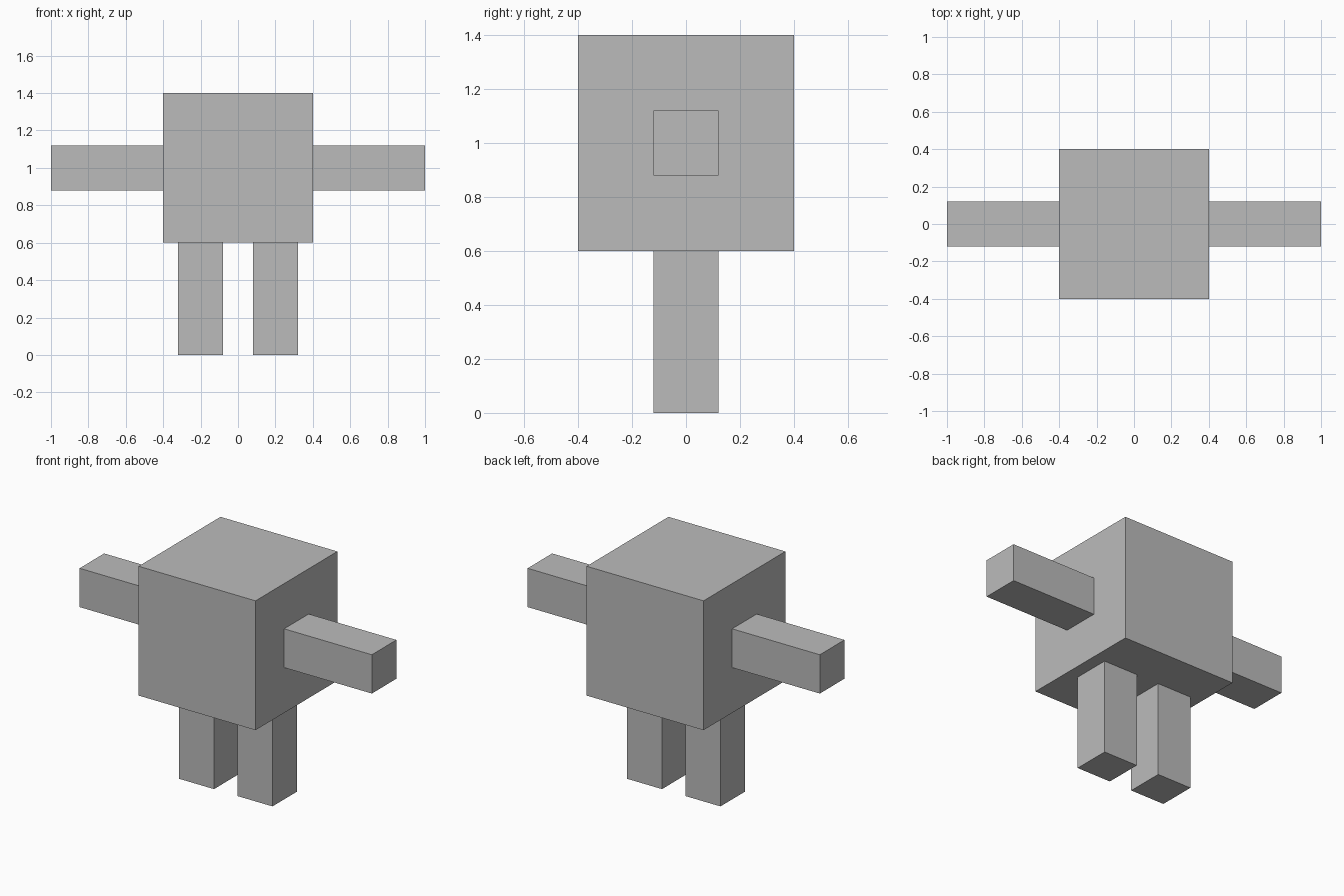
import bpy

cube = bpy.data.objects.get("Cube")
if cube:
    bpy.data.objects.remove(cube, do_unlink=True)

# Single plain grey for every part
grey = bpy.data.materials.new("plain grey")
grey.use_nodes = True
colour = (0.5, 0.5, 0.5, 1)
grey.diffuse_color = colour
grey.node_tree.nodes["Principled BSDF"].inputs["Base Color"].default_value = colour


def box(name, centre, size):
    bpy.ops.mesh.primitive_cube_add(size=1, location=centre)
    obj = bpy.context.object
    obj.name = name
    obj.scale = size
    bpy.ops.object.transform_apply(location=False, rotation=False, scale=True)
    obj.data.materials.append(grey)
    return obj


BODY = 0.8        # side of the cubic body
LIMB = 0.24       # thickness of arms and legs
LENGTH = 0.6      # visible length of each limb

# Body sits on top of the legs
body_z = LENGTH + BODY / 2
box("body", (0, 0, body_z), (BODY, BODY, BODY))

# Arms stick straight out, legs hang straight down
for side, sign in (("left", 1), ("right", -1)):
    box(side + "_arm", (sign * (BODY + LENGTH) / 2, 0, body_z), (LENGTH, LIMB, LIMB))
    box(side + "_leg", (sign * BODY / 4, 0, LENGTH / 2), (LIMB, LIMB, LENGTH))
